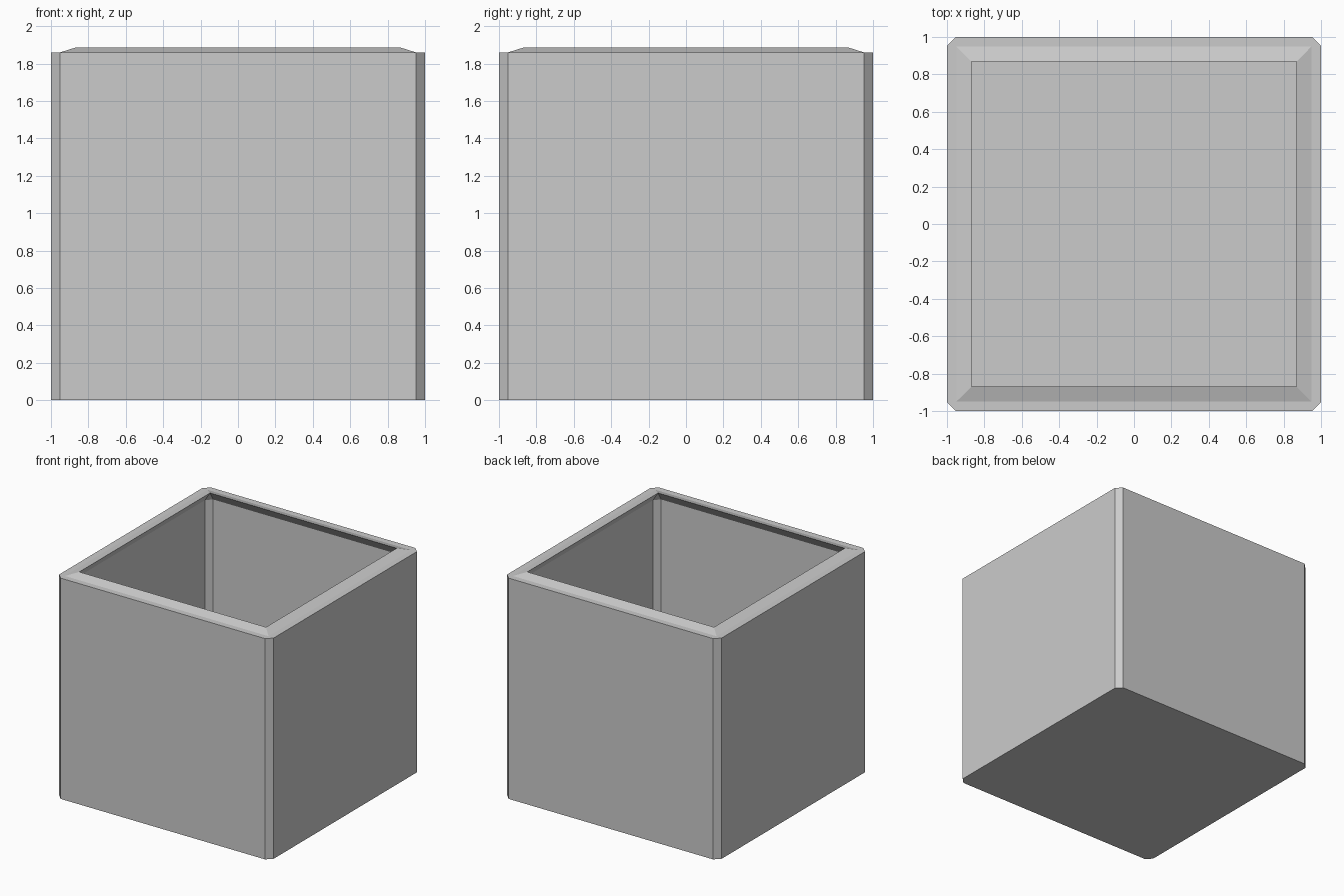
import bpy, bmesh

if "Cube" in bpy.data.objects:
    bpy.data.objects.remove(bpy.data.objects["Cube"])

# Profile rings of the open box, outside bottom -> over the rim -> inside floor:
# (half width, corner chamfer, height)
RINGS = [
    (1.00, 0.047, 0.00),   # base
    (1.00, 0.047, 1.86),   # top of outer wall
    (0.95, 0.0, 1.86),     # flat ledge
    (0.87, 0.0, 1.885),    # sloped rim, opening edge
    (0.92, 0.045, 1.81),   # undercut lip
    (0.92, 0.045, 0.08),   # inner floor
]


def ring(bm, h, c, z):
    """Square ring with chamfered corners, always eight vertices."""
    k = h - c
    pts = [(h, -k), (h, k), (k, h), (-k, h), (-h, k), (-h, -k), (-k, -h), (k, -h)]
    return [bm.verts.new((x, y, z)) for x, y in pts]


bm = bmesh.new()
loops = [ring(bm, *r) for r in RINGS]
for lower, upper in zip(loops, loops[1:]):
    for i in range(8):
        j = (i + 1) % 8
        bm.faces.new((lower[i], lower[j], upper[j], upper[i]))
bm.faces.new(loops[0][::-1])   # underside
bm.faces.new(loops[-1])        # inner floor

# Collapse the doubled corners of the square rings
bmesh.ops.remove_doubles(bm, verts=bm.verts, dist=0.0005)
bmesh.ops.dissolve_degenerate(bm, edges=bm.edges, dist=0.0005)
bmesh.ops.recalc_face_normals(bm, faces=bm.faces)

mesh = bpy.data.meshes.new("square_planter_box")
bm.to_mesh(mesh)
bm.free()
box = bpy.data.objects.new("square_planter_box", mesh)
bpy.context.collection.objects.link(box)
